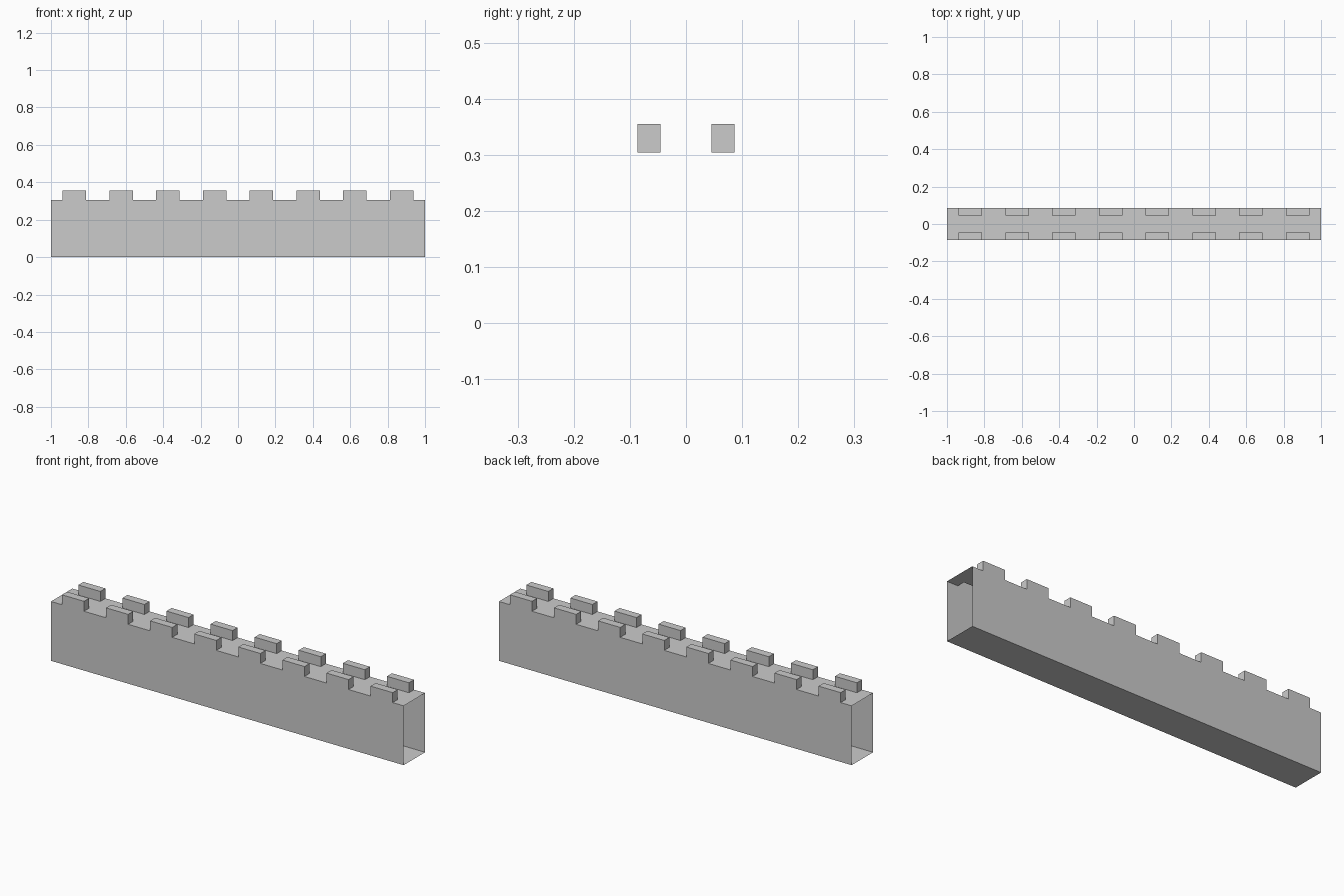
import bpy, bmesh

if "Cube" in bpy.data.objects:
    bpy.data.objects.remove(bpy.data.objects["Cube"])

HALF_W, INNER = 0.0865, 0.0455     # outer wall and parapet inner face
WALK_Z, TOP_Z = 0.304, 0.355       # walkway and merlon tops
COUNT, PITCH, MERLON = 8, 0.25, 0.125

# x stations: wall ends plus both ends of every merlon
xs = [-1.0]
for i in range(COUNT):
    c = (i - (COUNT - 1) / 2) * PITCH
    xs += [c - MERLON / 2, c + MERLON / 2]
xs.append(1.0)

# hollow wall section, open at both ends so segments can be joined
section = [(-HALF_W, 0), (HALF_W, 0), (HALF_W, WALK_Z),
           (INNER, WALK_Z), (-INNER, WALK_Z), (-HALF_W, WALK_Z)]
n = len(section)
bm = bmesh.new()
rings = [[bm.verts.new((x, y, z)) for y, z in section] for x in xs]
merlon_faces = []
for s, (a, b) in enumerate(zip(rings, rings[1:])):
    for k in range(n):
        j = (k + 1) % n
        f = bm.faces.new((a[k], a[j], b[j], b[k]))
        if s % 2 == 1 and k in (2, 4):      # parapet strips on both sides
            merlon_faces.append(f)
bmesh.ops.recalc_face_normals(bm, faces=bm.faces[:])
if sum(f.normal.z for f in merlon_faces) < 0:
    bmesh.ops.reverse_faces(bm, faces=bm.faces[:])

# merlons raised out of the walkway
raised = bmesh.ops.extrude_discrete_faces(bm, faces=merlon_faces)["faces"]
for f in raised:
    for v in f.verts:
        v.co.z = TOP_Z

mesh = bpy.data.meshes.new("castle_wall")
bm.to_mesh(mesh)
bm.free()
wall = bpy.data.objects.new("castle_wall", mesh)
bpy.context.collection.objects.link(wall)
